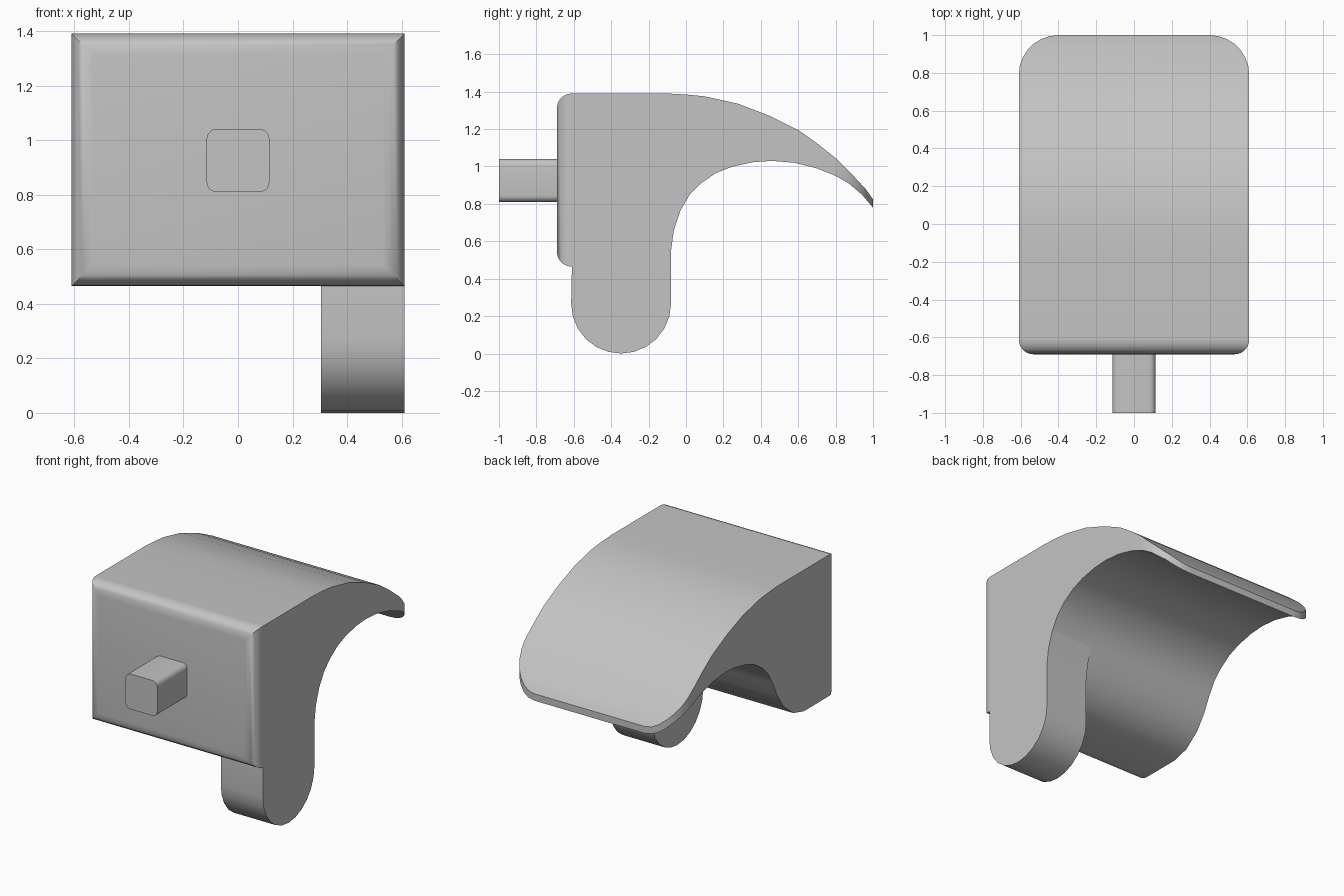
import bpy
import bmesh
import math
from mathutils import Vector

if "Cube" in bpy.data.objects:
    bpy.data.objects.remove(bpy.data.objects["Cube"], do_unlink=True)

GREY = (0.55, 0.55, 0.55, 1)
grey = bpy.data.materials.new("plain_grey")
grey.use_nodes = True
grey.diffuse_color = GREY
grey.node_tree.nodes["Principled BSDF"].inputs["Base Color"].default_value = GREY

HALF = 0.61       # half width
FLOOR = 0.465     # underside of the block
TOP = 1.39


def prism(name, points, axis, start, end):
    """Extrude a flat outline along axis 0 (x), 1 (y) or 2 (z)."""
    bm = bmesh.new()

    def place(p, depth):
        co = list(p)
        co.insert(axis, depth)
        return bm.verts.new(co)

    face = bm.faces.new([place(p, start) for p in points])
    move = Vector((0, 0, 0))
    move[axis] = end - start
    result = bmesh.ops.extrude_face_region(bm, geom=[face])
    moved = [g for g in result["geom"] if isinstance(g, bmesh.types.BMVert)]
    bmesh.ops.translate(bm, vec=move, verts=moved)
    bmesh.ops.recalc_face_normals(bm, faces=bm.faces)
    mesh = bpy.data.meshes.new(name)
    bm.to_mesh(mesh)
    bm.free()
    mesh.materials.append(grey)
    obj = bpy.data.objects.new(name, mesh)
    bpy.context.collection.objects.link(obj)
    return obj


def activate(obj):
    bpy.ops.object.select_all(action="DESELECT")
    obj.select_set(True)
    bpy.context.view_layer.objects.active = obj


def smooth(obj):
    activate(obj)
    bpy.ops.object.shade_smooth_by_angle(angle=math.radians(32))


def arc(cx, cy, r, a0, a1, steps):
    return [(cx + r * math.cos(math.radians(a0 + (a1 - a0) * i / steps)),
             cy + r * math.sin(math.radians(a0 + (a1 - a0) * i / steps)))
            for i in range(steps + 1)]


def rounded_rect(x0, x1, y0, y1, r_low, r_high, steps):
    return (arc(x0 + r_low, y0 + r_low, r_low, 180, 270, steps)
            + arc(x1 - r_low, y0 + r_low, r_low, 270, 360, steps)
            + arc(x1 - r_high, y1 - r_high, r_high, 0, 90, steps)
            + arc(x0 + r_high, y1 - r_high, r_high, 90, 180, steps))


# Block with a curved hood: side outline
hood_top = [(-0.61, TOP), (-0.1, TOP), (0.0, 1.385), (0.1, 1.375), (0.28, 1.335),
            (0.45, 1.27), (0.6, 1.195), (0.7, 1.125), (0.8, 1.045), (0.9, 0.945),
            (0.96, 0.88), (1.0, 0.825)]
hood_under = [(1.0, 0.78), (0.94, 0.85), (0.87, 0.91), (0.8, 0.95), (0.7, 0.99),
              (0.58, 1.02), (0.46, 1.03), (0.36, 1.023), (0.25, 1.0), (0.16, 0.965),
              (0.08, 0.91), (0.02, 0.85), (-0.03, 0.765)]
lobe = [(-0.075, 0.67), (-0.14, 0.575), (-0.24, 0.495), (-0.35, FLOOR), (-0.61, FLOOR)]
body = prism("hooded_block", hood_top + hood_under + lobe, 0, -HALF, HALF)

# Round the two tip corners in plan
plan = prism("tip_corner_cutter",
             [(-0.8, -0.8), (0.8, -0.8), (0.8, 0.5), (HALF, 0.5)]
             + arc(HALF - 0.21, 0.79, 0.21, 0, 90, 7)
             + arc(0.21 - HALF, 0.79, 0.21, 90, 180, 7)
             + [(-HALF, 0.5), (-0.8, 0.5)], 2, -0.2, 1.7)
cut = body.modifiers.new("round_tip", "BOOLEAN")
cut.operation = "INTERSECT"
cut.solver = "EXACT"
cut.object = plan
activate(body)
bpy.ops.object.modifier_apply(modifier=cut.name)
bpy.data.objects.remove(plan, do_unlink=True)
smooth(body)

# Leg with a rounded foot, hanging from one side only
leg_back = [(-0.03, 0.765), (-0.065, 0.66), (-0.08, 0.55)]
foot = arc(-0.347, 0.267, 0.267, 0, -180, 12)
leg = prism("side_leg", leg_back + foot + lobe[::-1], 0, HALF / 2, HALF)
smooth(leg)

# Front plate with rounded, mitred front edges
plate = prism("front_plate", [(-HALF, FLOOR), (HALF, FLOOR), (HALF, TOP), (-HALF, TOP)],
              1, -0.69, -0.61)
bm = bmesh.new()
bm.from_mesh(plate.data)
rim = [e for e in bm.edges if all(v.co.y < -0.68 for v in e.verts)]
bmesh.ops.bevel(bm, geom=rim, offset=0.078, segments=6, profile=0.5, affect="EDGES")
bm.to_mesh(plate.data)
bm.free()
smooth(plate)

# Square peg with rounded long edges
peg = prism("front_peg", rounded_rect(-0.115, 0.115, 0.81, 1.04, 0.035, 0.035, 5),
            1, -1.0, -0.68)
smooth(peg)
